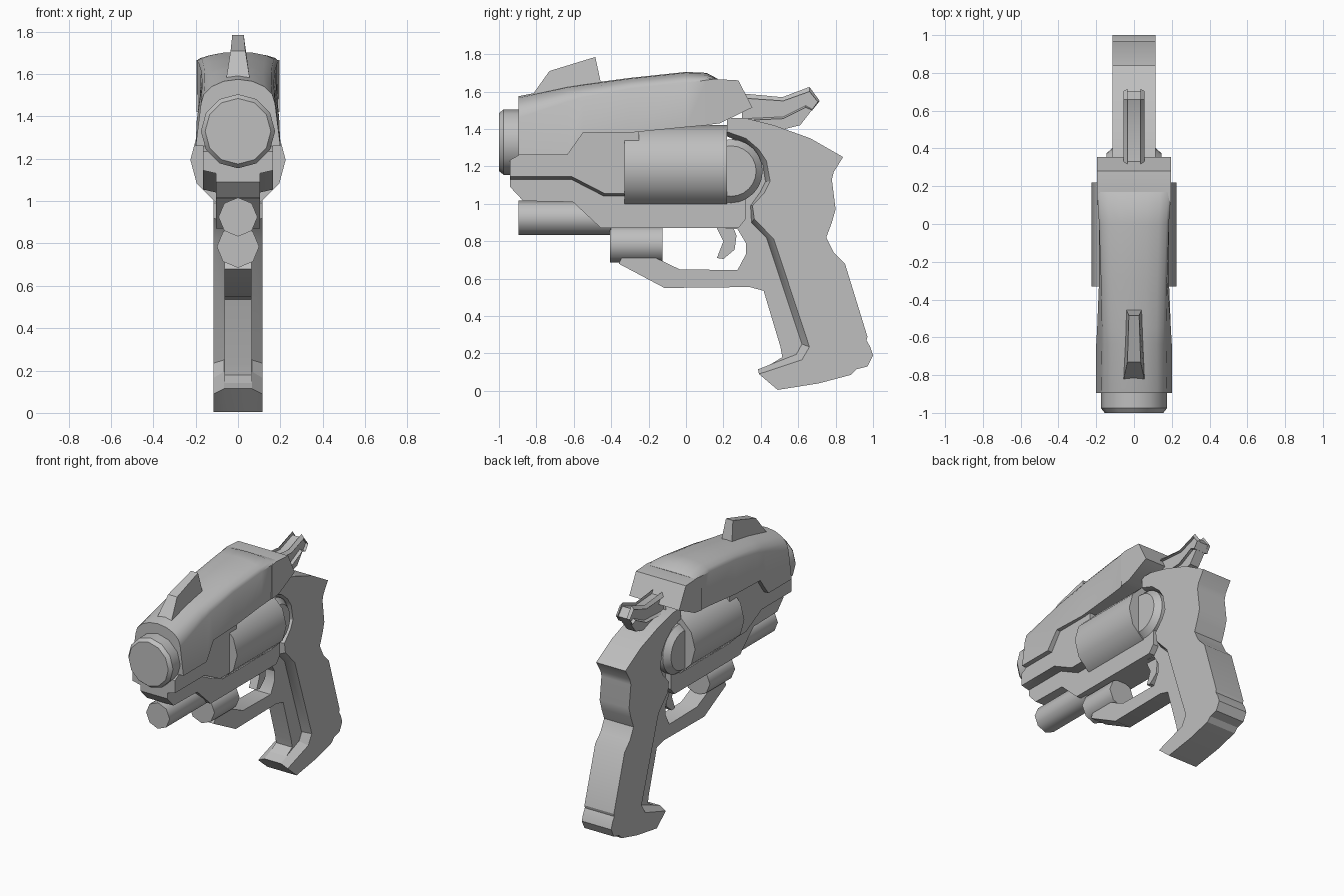
import bpy, bmesh, math

mat = bpy.data.materials.new("grey")
mat.diffuse_color = (0.52, 0.52, 0.52, 1)


def finish(name, bm, angle=30):
    bmesh.ops.recalc_face_normals(bm, faces=bm.faces)
    me = bpy.data.meshes.new(name)
    bm.to_mesh(me)
    bm.free()
    me.materials.append(mat)
    ob = bpy.data.objects.new(name, me)
    bpy.context.collection.objects.link(ob)
    bpy.ops.object.select_all(action='DESELECT')
    ob.select_set(True)
    bpy.context.view_layer.objects.active = ob
    bpy.ops.object.shade_smooth_by_angle(angle=math.radians(angle))
    return ob


def loft(name, rings, angle=30):
    """Skin closed rings of equal length and cap both ends."""
    bm = bmesh.new()
    vs = [[bm.verts.new(p) for p in r] for r in rings]
    n = len(rings[0])
    for a, b in zip(vs, vs[1:]):
        for i in range(n):
            j = (i + 1) % n
            bm.faces.new((a[i], a[j], b[j], b[i]))
    bm.faces.new(vs[0][::-1])
    bm.faces.new(vs[-1])
    return finish(name, bm, angle)


def plate(name, prof, half, inner=None, inner_half=0, angle=30):
    """Mirrored side profile (y, z); inner profile gives a bevelled edge."""
    layers = [(-half, prof), (half, prof)]
    if inner:
        layers[1:1] = [(-inner_half, inner), (inner_half, inner)]
    return loft(name, [[(x, y, z) for y, z in p] for x, p in layers], angle)


def tube(name, rings, zc, n, angle=50):
    """Round part along y; rings are (y, radius)."""
    return loft(name, [[(r * math.sin(2 * math.pi * i / n), y,
                         zc + r * math.cos(2 * math.pi * i / n))
                        for i in range(n)] for y, r in rings], angle)


# Grip: thick side plates with a bevelled front edge
front_out = [(.22, 1.385), (.32, 1.35), (.39, 1.29), (.43, 1.23), (.45, 1.12),
             (.42, 1.06), (.355, .99), (.365, .92), (.47, .81), (.66, .235),
             (.62, .166), (.39, .09)]
front_in = [(.22, 1.36), (.31, 1.325), (.37, 1.27), (.41, 1.21), (.425, 1.12),
            (.395, 1.06), (.345, .99), (.35, .9), (.43, .82), (.62, .25),
            (.59, .195), (.385, .115)]
back = [(.49, .005), (.71, .04), (.88, .085), (.91, .115), (.97, .13), (1, .19),
        (.985, .235), (.965, .27), (.97, .29), (.85, .68), (.79, .74), (.75, .82),
        (.78, .9), (.8, .97), (.78, 1.13), (.79, 1.17), (.84, 1.25), (.665, 1.35),
        (.47, 1.42), (.31, 1.46), (.22, 1.46)]
plate("grip", front_out + back, .115, front_in + back, .065)

# Slim core with the trigger guard
plate("core_and_trigger_guard",
      [(-.36, .68), (-.115, .55), (.34, .555), (.415, .535), (.505, .235),
       (.515, .18), (.4, .11), (.6, .1), (.7, .3), (.6, .8), (.6, 1.3), (.3, 1.4),
       (.2, 1.3), (.2, .87), (.275, .865), (.32, .79), (.32, .73), (.275, .645),
       (-.035, .65), (-.18, .72), (-.34, .72)], .063)

plate("trigger", [(.16, .88), (.2, .8), (.165, .71), (.2, .705), (.26, .755),
                  (.27, .83), (.25, .88)], .03)

# Lower frame, and wider upper frame with an undercut step
plate("lower_frame", [(-.94, 1.2), (-.94, 1.09), (-.87, 1.015), (-.605, 1.01),
                      (-.455, .87), (.28, .87), (.32, .92), (.32, 1.2)], .105)
top = [(-.25, 1.4), (-.55, 1.38), (-.635, 1.26), (-.895, 1.26), (-.94, 1.235)]
plate("upper_frame",
      [(-.94, 1.145), (-.61, 1.145), (-.435, 1.055), (-.25, 1.055)] + top, .165,
      [(-.94, 1.13), (-.615, 1.13), (-.44, 1.04), (-.25, 1.04)] + top, .1)

# Arched top shell: y, bottom z, crease z, top z, bottom x, crease x
stations = [(-.895, 1.26, 1.46, 1.575, .2, .175), (-.635, 1.26, 1.545, 1.628, .2, .17),
            (-.55, 1.38, 1.57, 1.64, .195, .17), (-.3, 1.38, 1.617, 1.673, .185, .175),
            (0, 1.41, 1.65, 1.705, .185, .185), (.11, 1.42, 1.66, 1.70, .19, .192),
            (.17, 1.43, 1.664, 1.668, .195, .195)]
rings = []
for y, zb, zc, zt, xb, xc in stations:
    arch = [(xc * math.sin(t), y, zc + (zt - zc) * (math.cos(t)))
            for t in (math.radians(90 - 22.5 * k) for k in range(9))]
    rings.append([(xb, y, zb)] + arch + [(-xb, y, zb)])
loft("top_shell", rings, 35)
plate("shell_rear", [(.1, 1.42), (.1, 1.66), (.15, 1.667), (.28, 1.66),
                     (.355, 1.515), (.18, 1.43)], .195)

# Front sight: tapered fin
loft("front_sight", [[(s * w, y, z) for s, w, y, z in
                      ((-1, .057, -.83, 1.57), (1, .057, -.83, 1.57),
                       (1, .045, -.445, 1.6), (-1, .045, -.445, 1.6))],
                     [(-.035, -.73, 1.71), (.035, -.73, 1.71),
                      (.027, -.485, 1.785), (-.027, -.485, 1.785)]])

# Hammer: wide spur on a narrow stem
plate("hammer_spur", [(.3, 1.59), (.515, 1.57), (.66, 1.625), (.715, 1.55),
                      (.675, 1.505), (.64, 1.525), (.52, 1.465), (.3, 1.455)], .035,
      [(.3, 1.565), (.52, 1.55), (.66, 1.6), (.705, 1.545),
       (.675, 1.5), (.64, 1.515), (.52, 1.455), (.3, 1.445)], .055)
plate("hammer_stem", [(.3, 1.48), (.52, 1.48), (.64, 1.53), (.68, 1.51),
                      (.61, 1.42), (.53, 1.4), (.3, 1.42)], .035)

# Barrel, drum and under-barrel tubes
tube("barrel", [(-1, .155), (-.975, .175), (-.8, .175)], 1.33, 12, 32)
tube("drum", [(-.33, .225), (.22, .225)], 1.195, 12)
tube("lower_tube", [(-.895, .092), (-.4, .092)], .925, 8)
tube("rear_tube", [(-.405, .1), (-.125, .1)], .785, 8)

# Round recoil shield behind the drum, with a bevelled rim
disc = lambda r: [(.24 + r * math.cos(2 * math.pi * i / 24),
                   1.175 + r * math.sin(2 * math.pi * i / 24)) for i in range(24)]
plate("recoil_shield", disc(.135), .145, disc(.17), .105)
